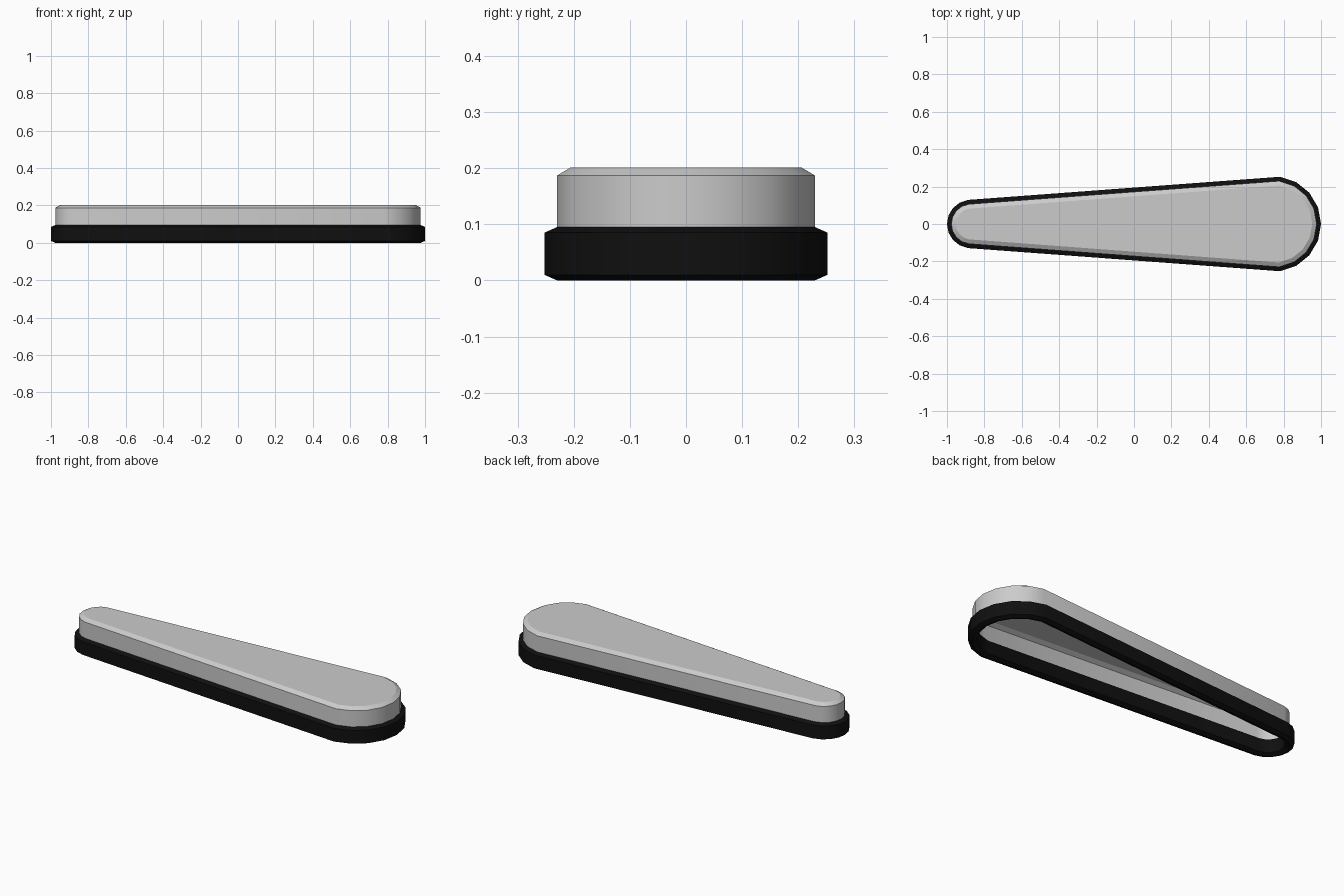
import bpy, bmesh
from math import cos, sin, radians

if "Cube" in bpy.data.objects:
    bpy.data.objects.remove(bpy.data.objects["Cube"])

STEPS = 8  # segments per rounded end


def outline(inset):
    """Tapered outline with a wide round end at +x and a narrow one at -x."""
    pts = []
    for cx, r, a0, a1 in ((0.745, 0.255, -82, 82), (-0.87, 0.13, 98, 262)):
        for i in range(STEPS + 1):
            a = radians(a0 + (a1 - a0) * i / STEPS)
            pts.append((cx + (r - inset) * cos(a), (r - inset) * sin(a)))
    return pts


def loft(name, profile, closed=False, cap=False, color=None):
    """Sweep an (inset, z) profile around the outline."""
    bm = bmesh.new()
    rings = [[bm.verts.new((x, y, z)) for x, y in outline(d)] for d, z in profile]
    pairs = list(zip(rings, rings[1:]))
    if closed:
        pairs.append((rings[-1], rings[0]))
    for a, b in pairs:
        n = len(a)
        for i in range(n):
            j = (i + 1) % n
            bm.faces.new((a[i], a[j], b[j], b[i]))
    if cap:
        bm.faces.new(rings[-1])
    if closed:
        bmesh.ops.recalc_face_normals(bm, faces=bm.faces[:])
    mesh = bpy.data.meshes.new(name)
    bm.to_mesh(mesh)
    bm.free()
    obj = bpy.data.objects.new(name, mesh)
    bpy.context.collection.objects.link(obj)
    if color:
        mat = bpy.data.materials.new(name + "_color")
        mat.diffuse_color = color
        mat.use_nodes = True
        mat.node_tree.nodes["Principled BSDF"].inputs["Base Color"].default_value = mat.diffuse_color
        mesh.materials.append(mat)
    bpy.ops.object.select_all(action='DESELECT')
    obj.select_set(True)
    bpy.context.view_layer.objects.active = obj
    bpy.ops.object.shade_smooth_by_angle(angle=radians(24))
    return obj


# Dark chamfered rim, open in the middle
loft("rim", [(0.023, 0.0), (0.0, 0.01), (0.0, 0.085),
             (0.023, 0.095), (0.046, 0.085), (0.046, 0.01)],
     closed=True, color=(0.005, 0.005, 0.005, 1))

# Hollow grey cover with a chamfered top edge
loft("cover", [(0.023, 0.09), (0.023, 0.187), (0.047, 0.201)], cap=True)
